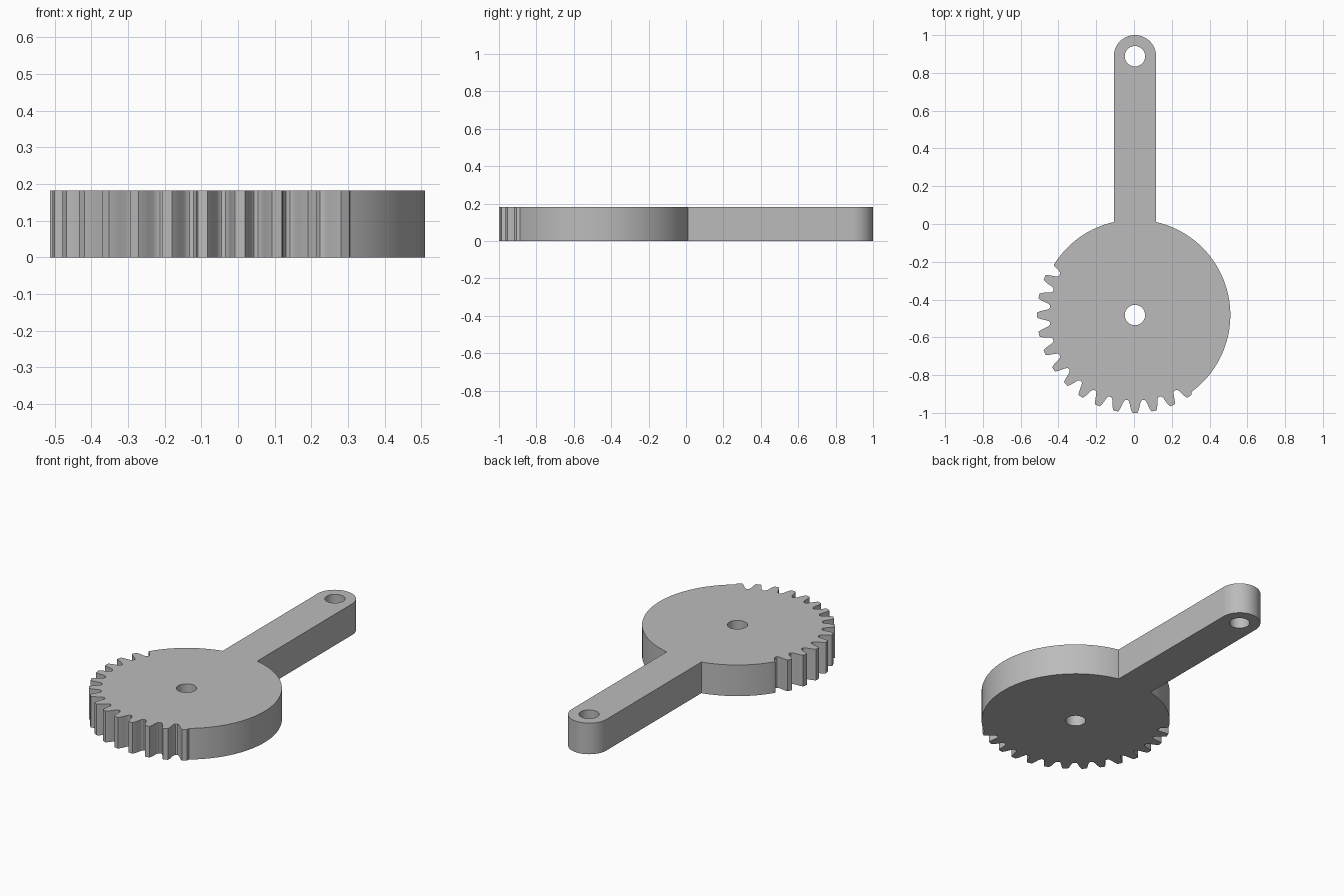
import bpy, bmesh
from math import radians, degrees, sin, cos, asin
from mathutils import Vector

cube = bpy.data.objects.get("Cube")
if cube:
    bpy.data.objects.remove(cube, do_unlink=True)

THICK = 0.182
CX, CY = 0.005, -0.482        # disc centre
DISC_R, ROOT_R, TIP_R = 0.505, 0.452, 0.518
ARM_R, ARM_Y = 0.112, 0.888   # half width of the arm, centre of its round end
HOLE_R = 0.054
PITCH = 360 / 32              # angle between teeth

# one tooth: (angle from its middle, radius)
FLANK = [(-4.9, ROOT_R), (-4.1, 0.457), (-3.5, 0.468), (-2.9, 0.485),
         (-2.3, 0.503), (-1.5, TIP_R)]
TOOTH = FLANK + [(0, TIP_R)] + [(-a, r) for a, r in reversed(FLANK)]


def polar(angle, r, cy=CY):
    a = radians(angle)
    return Vector((CX + r * cos(a), cy + r * sin(a), 0))


def arc(start, end, r, cy=CY, steps=32):
    return [polar(start + (end - start) * i / steps, r, cy) for i in range(steps + 1)]


# outline, counter-clockwise from the left side of the arm
join = degrees(asin(ARM_R / DISC_R))
first, last = 146.25, 146.25 + 14 * PITCH
outline = arc(90 + join, first + 1.5, DISC_R)
outline += [polar(first + a, r) for a, r in TOOTH if a > 2]
for i in range(1, 14):
    outline += [polar(first + i * PITCH + a, r) for a, r in TOOTH]
outline += [polar(last + a, r) for a, r in TOOTH if a < 2]
outline += arc(last + 2.8, 450 - join, DISC_R, steps=80)
outline += arc(0, 180, ARM_R, ARM_Y)

# flat profile with two round holes, then thickened
bm = bmesh.new()


def loop(points):
    verts = [bm.verts.new(p) for p in points]
    return [bm.edges.new((v, verts[i - 1])) for i, v in enumerate(verts)]


edges = loop(outline)
for y in (CY, ARM_Y):
    edges += loop(arc(0, 360, HOLE_R, y, 40)[:-1])
bmesh.ops.triangle_fill(bm, edges=edges, use_beauty=True, normal=(0, 0, 1))
result = bmesh.ops.extrude_face_region(bm, geom=bm.faces[:], use_keep_orig=True)
top = [g for g in result["geom"] if isinstance(g, bmesh.types.BMVert)]
bmesh.ops.translate(bm, verts=top, vec=(0, 0, THICK))
bmesh.ops.recalc_face_normals(bm, faces=bm.faces[:])

mesh = bpy.data.meshes.new("geared_crank_arm")
bm.to_mesh(mesh)
bm.free()
crank = bpy.data.objects.new("geared_crank_arm", mesh)
bpy.context.collection.objects.link(crank)

# plain grey
grey = bpy.data.materials.new("plain_grey")
grey.use_nodes = True
colour = (0.5, 0.5, 0.5, 1)
grey.diffuse_color = colour
grey.node_tree.nodes["Principled BSDF"].inputs["Base Color"].default_value = colour
mesh.materials.append(grey)

bpy.ops.object.select_all(action='DESELECT')
crank.select_set(True)
bpy.context.view_layer.objects.active = crank
bpy.ops.object.shade_smooth_by_angle(angle=radians(30))
